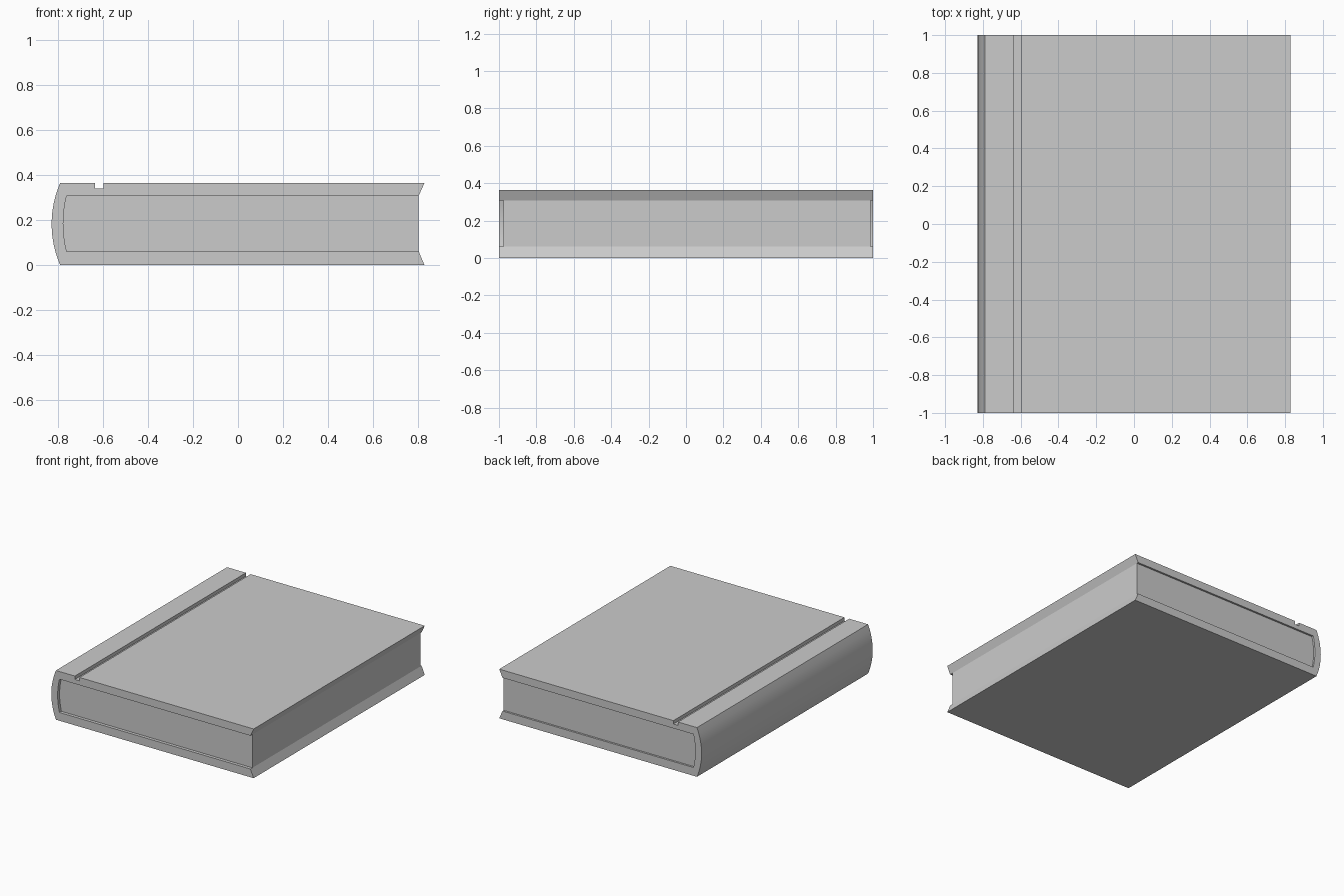
import bpy, bmesh, math

if "Cube" in bpy.data.objects:
    bpy.data.objects.remove(bpy.data.objects["Cube"])

H = 0.364           # book thickness
Z0, Z1 = 0.061, 0.307   # underside / top of the page block
FORE = 0.802        # fore edge of the pages


def arc(x_edge, bulge, z_lo, z_hi, n=8):
    """Shallow circular arc bulging towards -x, running from z_lo up to z_hi."""
    half = (z_hi - z_lo) / 2
    r = (half * half + bulge * bulge) / (2 * bulge)
    a = math.asin(half / r)
    cx, cz = x_edge - bulge + r, (z_lo + z_hi) / 2
    return [(cx - r * math.cos(t), cz + r * math.sin(t))
            for t in (-a + 2 * a * i / n for i in range(n + 1))]


def extrude_profile(name, pts, y0, y1):
    """Extrude an xz outline along y into a closed solid."""
    bm = bmesh.new()
    face = bm.faces.new([bm.verts.new((x, y0, z)) for x, z in pts])
    ext = bmesh.ops.extrude_face_region(bm, geom=[face], use_keep_orig=True)
    verts = [v for v in ext["geom"] if isinstance(v, bmesh.types.BMVert)]
    bmesh.ops.translate(bm, verts=verts, vec=(0, y1 - y0, 0))
    bmesh.ops.recalc_face_normals(bm, faces=bm.faces)
    mesh = bpy.data.meshes.new(name)
    bm.to_mesh(mesh)
    bm.free()
    obj = bpy.data.objects.new(name, mesh)
    bpy.context.collection.objects.link(obj)
    bpy.ops.object.select_all(action='DESELECT')
    obj.select_set(True)
    bpy.context.view_layer.objects.active = obj
    bpy.ops.object.shade_smooth_by_angle(angle=math.radians(30))
    return obj


spine_outer = arc(-0.79, 0.038, 0, H)
spine_inner = arc(-0.761, 0.015, Z0, Z1)

# Cover: wrap-around case with rounded spine, hinge groove and bevelled fore edges
cover = spine_outer + [
    (-0.635, H), (-0.635, 0.339), (-0.597, 0.339), (-0.597, H),
    (0.828, H), (FORE, Z1),
] + spine_inner[::-1] + [(FORE, Z0), (0.828, 0)]
extrude_profile("cover", cover, -1, 1)

# Page block: fills the cover, slightly recessed at head and tail
extrude_profile("pages", spine_inner + [(FORE, Z1), (FORE, Z0)], -0.977, 0.986)
